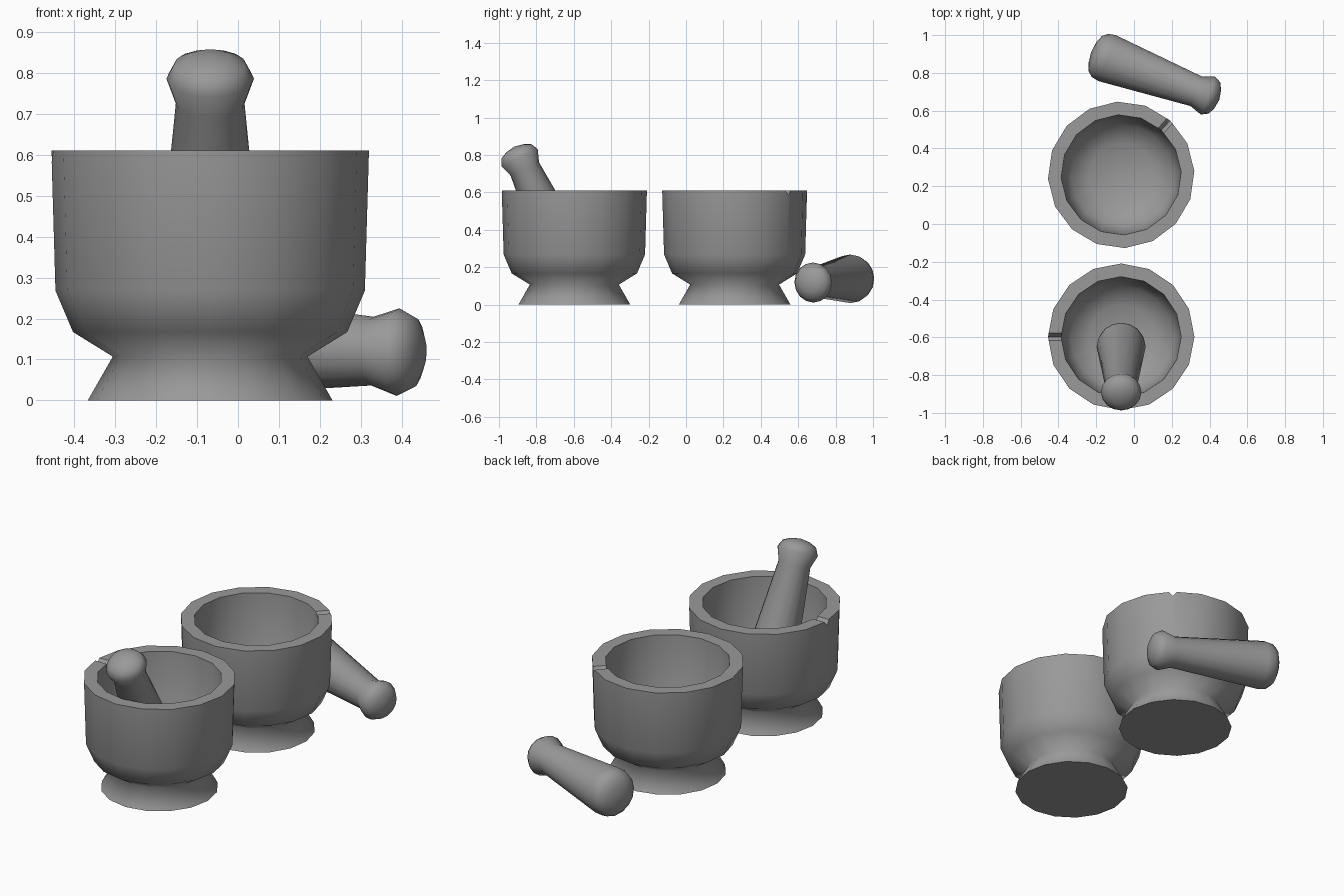
import bpy, bmesh, math
from mathutils import Vector, Matrix

if "Cube" in bpy.data.objects:
    bpy.data.objects.remove(bpy.data.objects["Cube"])

stone = bpy.data.materials.new("grey stone")
stone.use_nodes = True
GREY = (0.32, 0.32, 0.32, 1)
stone.diffuse_color = GREY
stone.node_tree.nodes["Principled BSDF"].inputs["Base Color"].default_value = GREY

SIDES = 16


def lathe(name, profile):
    """Spin (radius, height) points, poles at both ends, into a solid."""
    bm = bmesh.new()
    verts = [bm.verts.new((r, 0, z)) for r, z in profile]
    edges = [bm.edges.new(pair) for pair in zip(verts, verts[1:])]
    bmesh.ops.spin(bm, geom=verts + edges, cent=(0, 0, 0), axis=(0, 0, 1),
                   angle=math.tau, steps=SIDES, use_duplicate=False)
    bmesh.ops.remove_doubles(bm, verts=bm.verts, dist=0.0005)
    bmesh.ops.recalc_face_normals(bm, faces=bm.faces)
    mesh = bpy.data.meshes.new(name)
    bm.to_mesh(mesh)
    bm.free()
    mesh.materials.append(stone)
    mesh.polygons.foreach_set("use_smooth", [True] * len(mesh.polygons))
    obj = bpy.data.objects.new(name, mesh)
    bpy.context.collection.objects.link(obj)
    return obj


def spout_cutter(height):
    """Triangular prism lying across the rim along +x."""
    bm = bmesh.new()
    tri = [bm.verts.new((0.2, y, height + z))
           for y, z in ((0, -0.027), (0.04, 0.027), (-0.04, 0.027))]
    face = bm.faces.new(tri)
    new = bmesh.ops.extrude_face_region(bm, geom=[face])["geom"]
    bmesh.ops.translate(bm, vec=(0.3, 0, 0),
                        verts=[v for v in new if isinstance(v, bmesh.types.BMVert)])
    bmesh.ops.recalc_face_normals(bm, faces=bm.faces)
    mesh = bpy.data.meshes.new("spout_cutter")
    bm.to_mesh(mesh)
    bm.free()
    obj = bpy.data.objects.new("spout_cutter", mesh)
    obj.hide_render = True
    bpy.context.collection.objects.link(obj)
    return obj


def mortar(name, location, spout_angle):
    top = 0.61
    outside = [(0, 0), (0.299, 0), (0.238, 0.107), (0.335, 0.167),
               (0.378, 0.268), (0.388, top)]
    inside = [(0.318, top), (0.308, 0.32), (0.27, 0.225), (0.17, 0.175), (0, 0.16)]
    obj = lathe(name, outside + inside)

    # pouring notch in the rim
    cutter = spout_cutter(top)
    mod = obj.modifiers.new("spout", 'BOOLEAN')
    mod.operation, mod.solver, mod.object = 'DIFFERENCE', 'EXACT', cutter
    bpy.context.view_layer.objects.active = obj
    bpy.ops.object.modifier_apply(modifier=mod.name)
    bpy.data.objects.remove(cutter)

    # crisp rim, notch and base; soft everywhere else
    bm = bmesh.new()
    bm.from_mesh(obj.data)
    for edge in bm.edges:
        height = sum(v.co.z for v in edge.verts) / 2
        at_end = height < 0.01 or height > 0.57
        if at_end and edge.calc_face_angle(0) > math.radians(30):
            edge.smooth = False
    bm.to_mesh(obj.data)
    bm.free()
    obj.location = location
    obj.rotation_euler.z = math.radians(spout_angle)


def pestle(name, knob_centre, direction):
    """Direction runs from the grinding head to the knob."""
    knob_height = 0.66
    profile = [(0, 0), (0.06, 0.008), (0.1, 0.024), (0.122, 0.05), (0.13, 0.09),
               (0.084, 0.593), (0.107, knob_height), (0.088, 0.698),
               (0.05, 0.716), (0, 0.725)]
    obj = lathe(name, profile)
    obj.data.transform(Matrix.Translation((0, 0, -knob_height)))
    obj.rotation_euler = Vector(direction).to_track_quat('Z', 'Y').to_euler()
    obj.location = knob_centre


mortar("front_mortar", (-0.068, -0.597, 0), 180)
mortar("back_mortar", (-0.068, 0.26, 0), 48)
pestle("standing_pestle", (-0.068, -0.89, 0.786), (0, -0.42, 0.906))
pestle("lying_pestle", (0.391, 0.68, 0.118), (0.937, -0.348, -0.035))
